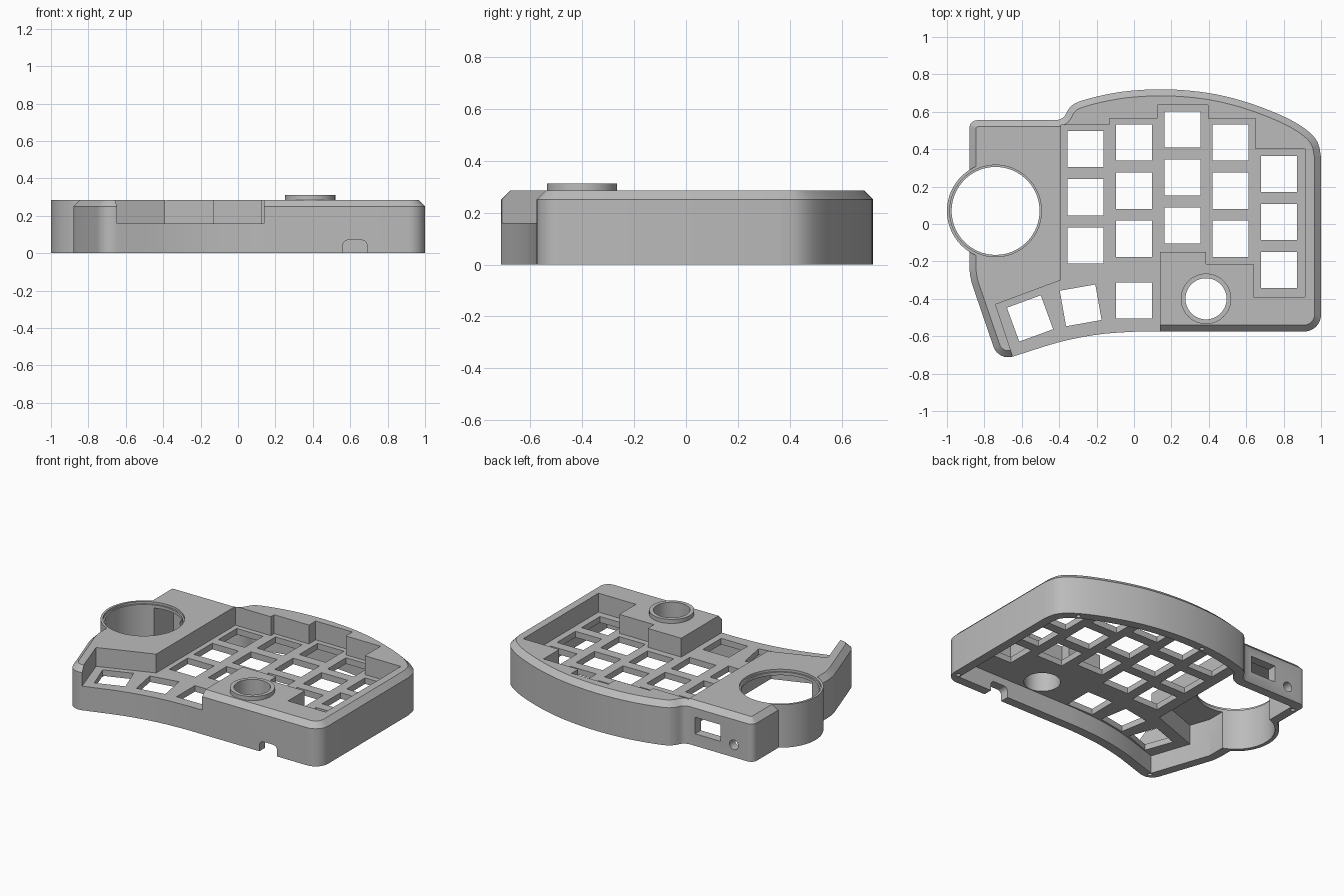
import bpy, bmesh, math
from mathutils import Vector, Matrix
from mathutils.geometry import interpolate_bezier

cube = bpy.data.objects.get("Cube")
if cube:
    bpy.data.objects.remove(cube)

grey = bpy.data.materials.new("matte grey")
grey.use_nodes = True
colour = (0.5, 0.5, 0.5, 1)
grey.diffuse_color = colour
grey.node_tree.nodes["Principled BSDF"].inputs["Base Color"].default_value = colour

WALL, PLATE_LOW, PLATE_TOP, SHOULDER, TOP = 0.06, 0.12, 0.16, 0.25, 0.285
UPRIGHT = Matrix.Rotation(math.pi / 2, 4, "X")   # turns a plan profile to face the back


def loft(name, rings, matrix=Matrix()):
    """Closed solid through stacked (points, height) rings."""
    bm = bmesh.new()
    loops = [[bm.verts.new((p[0], p[1], z)) for p in pts] for pts, z in rings]
    n = len(loops[0])
    for a, b in zip(loops, loops[1:]):
        for i in range(n):
            j = (i + 1) % n
            bm.faces.new((a[i], a[j], b[j], b[i]))
    bm.faces.new(loops[0][::-1])
    bm.faces.new(loops[-1])
    bmesh.ops.recalc_face_normals(bm, faces=bm.faces)
    bm.transform(matrix)
    mesh = bpy.data.meshes.new(name)
    bm.to_mesh(mesh)
    bm.free()
    mesh.materials.append(grey)
    obj = bpy.data.objects.new(name, mesh)
    bpy.context.collection.objects.link(obj)
    return obj


def prism(name, pts, z0, z1, matrix=Matrix()):
    return loft(name, [(pts, z0), (pts, z1)], matrix)


def combine(target, tool, operation="DIFFERENCE"):
    mod = target.modifiers.new("combine", "BOOLEAN")
    mod.operation, mod.solver, mod.object = operation, "EXACT", tool
    bpy.context.view_layer.objects.active = target
    bpy.ops.object.modifier_apply(modifier=mod.name)
    bpy.data.objects.remove(tool)


def circle(x, y, r, n=64):
    return [(x + r * math.cos(math.tau * i / n), y + r * math.sin(math.tau * i / n)) for i in range(n)]


def rect(x0, x1, y0, y1):
    return [(x0, y0), (x1, y0), (x1, y1), (x0, y1)]


def square(x, y, size, degrees=0):
    turn = Matrix.Rotation(math.radians(degrees), 2)
    h = size / 2
    return [Vector((x, y)) + turn @ Vector(c) for c in rect(-h, h, -h, h)]


def corner(before, at, after, r):
    """Rounded corner, or a sharp one when r is zero."""
    p = Vector(at)
    if r == 0:
        return [p]
    u = (Vector(before) - p).normalized() * r
    v = (Vector(after) - p).normalized() * r
    return [q.to_2d() for q in interpolate_bezier(*(w.to_3d() for w in (p + u, p + u * .45, p + v * .45, p + v)), 9)]


def spline(pts, steps=5):
    """Smooth path through the points."""
    p = [Vector(q) for q in pts]
    p = [2 * p[0] - p[1]] + p + [2 * p[-1] - p[-2]]
    out = []
    for a, b, c, d in zip(p, p[1:], p[2:], p[3:]):
        seg = interpolate_bezier(*(w.to_3d() for w in (b, b + (c - a) / 6, c - (d - b) / 6, c)), steps + 1)
        out += [q.to_2d() for q in seg[:-1]]
    return out + [p[-2]]


def inset(pts, d):
    """Move a counter-clockwise outline inward with mitred corners."""
    out = []
    for i, p in enumerate(pts):
        a = (p - pts[i - 1]).normalized()
        b = (pts[(i + 1) % len(pts)] - p).normalized()
        n = Vector((-a.y - b.y, a.x + b.x))
        out.append(p + n * d / (1 + a.dot(b)))
    return out


def outline(k):
    """Plan of the case; k scales the corner radii."""
    back = spline([(1, .36), (.98, .44), (.92, .505), (.8, .575), (.6, .652), (.4, .7), (.18, .72),
                   (-.02, .712), (-.17, .688), (-.3, .652), (-.345, .62), (-.375, .572), (-.41, .555)])
    front = spline([(-.62, -.7), (-.4, -.632), (-.2, -.592), (0, -.576), (.14, -.575)])
    left_back, left_bend, tip, right = (-.88, .555), (-.88, -.28), (-.725, -.733), (1, -.575)
    return (corner(front[-1], right, back[0], .09 * k) + back
            + corner(back[-1], left_back, left_bend, .042 * k)
            + corner(left_back, left_bend, tip, .05 * k)
            + corner(left_bend, tip, front[0], .08 * k) + front)


# Case body with a chamfered top, and the round ball socket on its side
BALL, KNOB = (-.74, .07), (.385, -.4)
plan = outline(1)
case = loft("keyboard_case", [(plan, 0), (plan, SHOULDER), (inset(plan, .035), TOP)])
combine(case, prism("socket", circle(*BALL, .26, 96), 0, TOP), "UNION")

# Hollow underside: shallow beneath the keys, deep beneath the ball block
combine(case, prism("key_cavity", inset(outline(0), WALL), -.1, PLATE_LOW))
ball_room = [(-.43, .495), (-.82, .495), (-.82, -.27), (-.775, -.4), (-.43, -.275)]
combine(case, prism("ball_cavity", ball_room, -.1, SHOULDER))
combine(case, prism("ball_hole", circle(*BALL, .235, 96), -.1, .5))
combine(case, prism("ball_lip", circle(*BALL, .245, 96), .27, .5))

# Stepped key well, open at the front
well = [(-.39, .53), (-.39, -.3), (-.74, -.43), (-.63, -.76), (.14, -.76), (.14, -.15), (.385, -.15),
        (.385, -.215), (.64, -.215), (.64, -.39), (.915, -.39), (.915, .4), (.65, .4), (.65, .565),
        (.395, .565), (.395, .635), (.125, .635), (.125, .565), (-.13, .565), (-.13, .53)]
combine(case, prism("key_well", well, PLATE_TOP, .5))

# Key openings: five staggered columns and three thumb keys
keys = [(x, top - .257 * row, 0) for x, top in
        ((-.26, .4), (0, .435), (.26, .505), (.517, .435), (.775, .267)) for row in range(3)]
keys += [(0, -.41, 0), (-.285, -.435, 10), (-.556, -.505, 20)]
for x, y, angle in keys:
    combine(case, prism("key_opening", square(x, y, .193, angle), .05, .22))

# Knob collar and its bore
combine(case, prism("knob_collar", circle(*KNOB, .135), .2, .312), "UNION")
combine(case, prism("knob_bore", circle(*KNOB, .11), -.1, .5))

# Back window, back socket and front cable notch
combine(case, prism("back_window", rect(-.64, -.455, .08, .19), -.62, -.45, UPRIGHT))
combine(case, prism("back_socket", circle(-.74, .083, .032, 32), -.62, -.45, UPRIGHT))
notch = [(.56, -.1), (.69, -.1)] + corner((.69, 0), (.69, .07), (.56, .07), .03) \
    + corner((.69, .07), (.56, .07), (.56, 0), .03)
combine(case, prism("cable_notch", notch, .45, .7, UPRIGHT))

# Screw holes in the bottom rim
for x, y in ((.04, .682), (.86, .505), (.96, -.5), (-.69, -.675), (-.85, .47)):
    combine(case, prism("screw_hole", circle(x, y, .014, 16), -.1, .1))

bpy.ops.object.select_all(action="DESELECT")
case.select_set(True)
bpy.context.view_layer.objects.active = case
bpy.ops.object.shade_smooth_by_angle(angle=math.radians(25))
